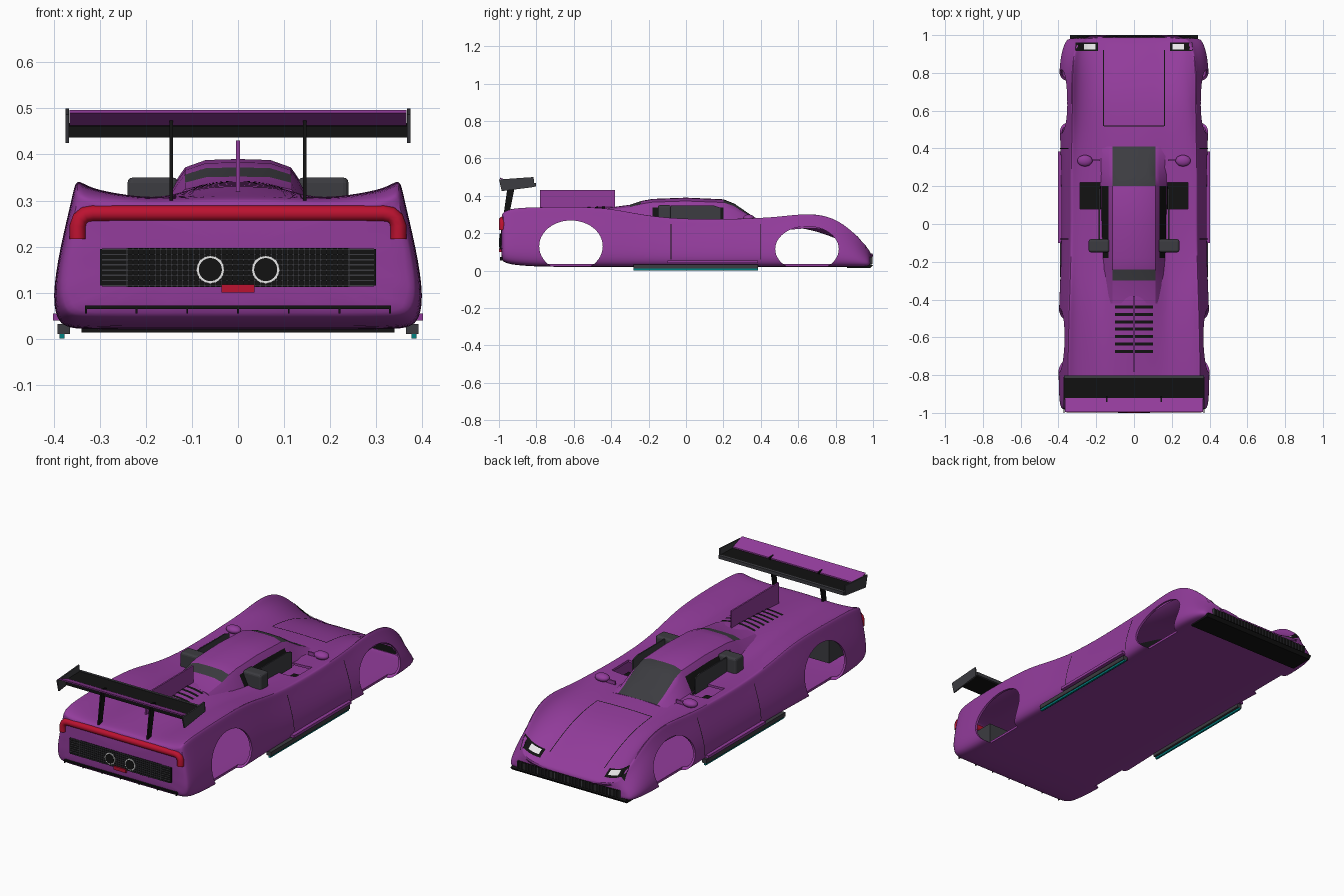
import bpy, bmesh, math
from mathutils import Vector
from mathutils.bvhtree import BVHTree

if "Cube" in bpy.data.objects:
    bpy.data.objects.remove(bpy.data.objects["Cube"])


def material(name, *rgb):
    m = bpy.data.materials.new(name)
    m.use_nodes = True
    m.diffuse_color = (*rgb, 1)
    m.node_tree.nodes["Principled BSDF"].inputs["Base Color"].default_value = (*rgb, 1)
    return m


PURPLE = material("purple paint", .29, .045, .33)
GREY = material("dark grey", .045, .045, .052)
BLACK = material("black", .006, .006, .006)
RED = material("red light", .5, .006, .03)
TEAL = material("teal", 0, .22, .22)
WHITE = material("white lamp", .8, .8, .8)


def finish(name, bm, *mats):
    bmesh.ops.recalc_face_normals(bm, faces=bm.faces)
    me = bpy.data.meshes.new(name)
    bm.to_mesh(me)
    bm.free()
    ob = bpy.data.objects.new(name, me)
    bpy.context.collection.objects.link(ob)
    for m in mats:
        me.materials.append(m)
    return ob


def smooth(ob, degrees=35):
    bpy.ops.object.select_all(action="DESELECT")
    ob.select_set(True)
    bpy.context.view_layer.objects.active = ob
    bpy.ops.object.shade_smooth_by_angle(angle=math.radians(degrees))


def add_box(bm, x0, x1, y0, y1, z0, z1):
    vs = bmesh.ops.create_cube(bm, size=1)["verts"]
    for v in vs:
        v.co = ((x0 + x1) / 2 + v.co.x * (x1 - x0), (y0 + y1) / 2 + v.co.y * (y1 - y0),
                (z0 + z1) / 2 + v.co.z * (z1 - z0))


def box(name, mat, *bounds):
    bm = bmesh.new()
    add_box(bm, *bounds)
    return finish(name, bm, mat)


def prism(name, mat, x0, x1, profile):
    """Extrude a (y, z) outline along x."""
    bm = bmesh.new()
    f = bm.faces.new([bm.verts.new((x0, y, z)) for y, z in profile])
    new = bmesh.ops.extrude_face_region(bm, geom=[f])["geom"]
    bmesh.ops.translate(bm, vec=(x1 - x0, 0, 0), verts=[v for v in new if isinstance(v, bmesh.types.BMVert)])
    return finish(name, bm, mat)


def disc(name, mat, radius, depth, location, axis, segments=32):
    bpy.ops.mesh.primitive_cylinder_add(vertices=segments, radius=radius, depth=depth, location=location,
        rotation=(math.pi / 2, 0, 0) if axis == "y" else (0, math.pi / 2, 0))
    ob = bpy.context.object
    ob.name = name
    ob.data.materials.append(mat)
    return ob


def loft(name, sections, *mats):
    """Join mirrored half sections, each running from centre to centre."""
    bm = bmesh.new()
    rings = []
    for y, half, closed in sections:
        mirror = half[-2:0:-1] if closed else half[:0:-1]
        pts = [(-x, z) for x, z in mirror] + half if not closed else half + [(-x, z) for x, z in mirror]
        rings.append([bm.verts.new((x, y, z)) for x, z in pts])
    n = len(rings[0])
    for a, b in zip(rings, rings[1:]):
        for i in range(n):
            j = (i + 1) % n
            bm.faces.new((a[i], a[j], b[j], b[i]))
    bm.faces.new(rings[0])
    bm.faces.new(rings[-1])
    return finish(name, bm, *mats)


def body_half(w, xf, zf, zv, zc, zb):
    h = zf - zb
    return [(0, zb), (w * .5, zb), (w - .05, zb), (w - .015, zb + .03 * h), (w, zb + .2 * h),
            (w - (w - xf) * .35, zb + .55 * h), (xf + .006, zf - .1 * h), (xf, zf + .005),
            (xf - .025, zf - (zf - zv) * .45), (.24, zv + (zf - zv) * .15), (.17, zv),
            (.09, zv + (zc - zv) * .8), (0, zc)]


# Body shell: y, width, fender x, fender z, valley z, centre z, bottom z
STATIONS = [
    (-.99, .375, .34, .295, .285, .29, .06), (-.975, .392, .35, .315, .3, .305, .045),
    (-.93, .402, .353, .338, .305, .31, .03), (-.78, .405, .353, .344, .305, .32, .02),
    (-.6, .406, .35, .346, .305, .335, .02), (-.42, .402, .345, .34, .295, .345, .02),
    (-.28, .395, .34, .31, .28, .345, .02), (-.1, .39, .335, .279, .268, .3, .02),
    (.15, .39, .335, .273, .262, .28, .02), (.38, .393, .335, .283, .255, .265, .02),
    (.5, .4, .33, .292, .25, .255, .02), (.65, .403, .33, .314, .235, .237, .02),
    (.76, .403, .33, .3, .2, .205, .02), (.84, .4, .325, .258, .165, .17, .02),
    (.92, .388, .315, .185, .127, .13, .02), (.975, .365, .29, .115, .095, .095, .02),
    (.99, .34, .26, .09, .08, .08, .028)]
body = loft("body_shell", [(r[0], body_half(*r[1:]), True) for r in STATIONS], PURPLE)
body.modifiers.new("round", "SUBSURF").levels = 2
shell = body.modifiers.new("shell", "SOLIDIFY")
shell.thickness, shell.offset = .012, -1

cutters = []
for s in (-1, 1):
    for y, z, rz in ((-.615, .13, .138), (.647, .115, .122)):
        c = disc("arch_cutter", PURPLE, 1, .3, (s * .495, y, z), "x", 48)
        c.scale = (rz, .17, 1)
        cutters.append(c)
    xs = sorted((s * .175, s * .285))
    cutters.append(box("cockpit_cutter", PURPLE, *xs, .08, .22, .2, .4))
for c in cutters:
    c.hide_render = True
    m = body.modifiers.new("cut", "BOOLEAN")
    m.object, m.operation, m.solver = c, "DIFFERENCE", "EXACT"
deps = bpy.context.evaluated_depsgraph_get()
body.data = bpy.data.meshes.new_from_object(body.evaluated_get(deps))
body.modifiers.clear()
for c in cutters:
    bpy.data.objects.remove(c)
smooth(body)
bm = bmesh.new()
bm.from_mesh(body.data)
surface = BVHTree.FromBMesh(bm)
bm.free()


def drape(name, mat, a0, a1, y0, y1, side=0, lift=.003):
    """Lay a thin patch on the body from above, or from the side (a is then z)."""
    bm = bmesh.new()
    na, ny = (max(1, round(abs(d) / .02)) for d in (a1 - a0, y1 - y0))
    grid = []
    for i in range(na + 1):
        row = []
        for j in range(ny + 1):
            a, y = a0 + (a1 - a0) * i / na, y0 + (y1 - y0) * j / ny
            start, way = ((side, y, a), (-side, 0, 0)) if side else ((a, y, 1), (0, 0, -1))
            p, normal, _, _ = surface.ray_cast(Vector(start), Vector(way))
            row.append(bm.verts.new(p - Vector(way) * lift) if p else None)
        grid.append(row)
    for r, q in zip(grid, grid[1:]):
        for j in range(ny):
            corners = (r[j], q[j], q[j + 1], r[j + 1])
            if all(corners):
                bm.faces.new(corners)
    return finish(name, bm, mat)


# Canopy with dark windscreen, rear window and open sides
ROOF = [(.41, .262), (.36, .288), (.26, .357), (.2, .381), (0, .39), (-.18, .383), (-.24, .372), (-.3, .352), (-.42, .335)]
SHAPE = [(0, 1), (.07, .985), (.115, .87), (.135, .66), (.18, 0)]
canopy = loft("canopy", [(y, [(x, .25 + (z - .25) * f) for x, f in SHAPE], False) for y, z in ROOF],
              PURPLE, GREY, BLACK)
for f in canopy.data.polygons:
    x, y = abs(f.center.x), f.center.y
    if x < .11 and (.2 < y < .4 or -.3 < y < -.24):
        f.material_index = 1
    elif .14 < x and -.18 < y < .2:
        f.material_index = 2
smooth(canopy, 30)

# Dorsal fin, engine louvres and hood seams
box("dorsal_fin", PURPLE, -.004, .004, -.78, -.38, .32, .43)
for i in range(7):
    y = -.44 - i * .039
    drape(f"louvre_{i + 1}", BLACK, -.1, .1, y - .008, y + .008)
drape("hood_rear_seam", BLACK, -.16, .16, .516, .521)

for s, side in ((1, "left"), (-1, "right")):
    def span(a, b):
        return sorted((s * a, s * b))
    drape(side + "_hood_seam", BLACK, *span(.159, .163), .52, .92)
    for y in (.4, -.08):
        drape(side + "_door_seam", BLACK, .06, .25, y - .002, y + .002, side=s)
    # Headlamps
    drape(side + "_headlamp_surround", BLACK, *span(.19, .31), .915, .962, lift=.004)
    drape(side + "_headlamp", WHITE, *span(.205, .265), .925, .952, lift=.007)
    # Cockpit tub, side glass and intake box
    box(side + "_cockpit_tub", BLACK, *span(.17, .29), .07, .23, .15, .2)
    prism(side + "_side_glass", GREY, s * .181, s * .187, [(-.1, .25), (.187, .25), (.187, .335), (.15, .347), (-.08, .347)])
    intake = box(side + "_intake_box", GREY, *span(.13, .24), -.15, -.08, .25, .35)
    bev = intake.modifiers.new("bevel", "BEVEL")
    bev.width, bev.segments = .012, 3
    # Mirrors
    bpy.ops.mesh.primitive_uv_sphere_add(segments=24, ring_count=12, location=(s * .26, .335, .28))
    mirror = bpy.context.object
    mirror.name, mirror.scale = side + "_mirror", (.04, .03, .02)
    mirror.data.materials.append(PURPLE)
    smooth(mirror)
    box(side + "_mirror_stalk", PURPLE, *span(.18, .23), .333, .341, .262, .28)
    # Side skirts
    box(side + "_skirt", GREY, *span(.365, .392), -.28, .385, .01, .032)
    box(side + "_skirt_runner", TEAL, *span(.377, .387), -.28, .385, 0, .01)
    box(side + "_sill", PURPLE, *span(.37, .402), -.1, .385, .04, .055)
    # Wing supports and end plates
    prism(side + "_wing_strut", BLACK, s * .141, s * .149, [(-.975, .3), (-.945, .3), (-.91, .475), (-.95, .478)])
    prism(side + "_end_plate", GREY, s * .367, s * .374, [(-1, .487), (-.985, .425), (-.81, .447), (-.815, .5)])
    # Exhaust tips
    disc(side + "_exhaust_rim", WHITE, .03, .03, (s * .06, -.983, .15), "y")
    disc(side + "_exhaust_bore", BLACK, .025, .03, (s * .06, -.985, .15), "y")
    box(side + "_grille_end", BLACK, *span(.24, .3), -.995, -.97, .115, .195)

# Wing
prism("wing_main_plane", BLACK, -.368, .368, [(-.93, .437), (-.81, .45), (-.805, .466), (-.93, .462)])
prism("wing_flap", PURPLE, -.366, .366, [(-.92, .462), (-.995, .49), (-.995, .497), (-.92, .469)])
box("wing_leading_edge", GREY, -.37, .37, -.815, -.802, .45, .468)

# Tail: light band, grille, plate and lower strip
curve = bpy.data.curves.new("tail_light_band", "CURVE")
curve.dimensions, curve.bevel_depth, curve.bevel_resolution = "3D", .0175, 3
curve.use_fill_caps = True
bend = [(.348, .216), (.348, .245), (.343, .26), (.332, .269), (.315, .272)]
path = [(-x, z) for x, z in bend] + bend[::-1]
line = curve.splines.new("POLY")
line.points.add(len(path) - 1)
for p, (x, z) in zip(line.points, path):
    p.co = (x, -.982, z, 1)
curve.materials.append(RED)
bpy.context.collection.objects.link(bpy.data.objects.new("tail_light_band", curve))

box("rear_grille_back", BLACK, -.24, .24, -.992, -.97, .112, .197)
bm = bmesh.new()
for i in range(8):
    z = .115 + i * .0113
    add_box(bm, -.295, .295, -.996, -.99, z - .0015, z + .0015)
for i in range(41):
    x = -.24 + i * .012
    add_box(bm, x - .0015, x + .0015, -.996, -.99, .112, .197)
finish("rear_grille_mesh", bm, GREY)
box("rear_red_plate", RED, -.036, .036, -1, -.98, .1, .118)
bm = bmesh.new()
add_box(bm, -.33, .33, -.995, -.97, .064, .072)
for i in range(7):
    x = -.33 + i * .11
    add_box(bm, x - .002, x + .002, -.995, -.97, .055, .072)
finish("rear_lower_strip", bm, BLACK)
box("gearbox_block", GREY, -.28, .28, -.95, -.81, .06, .2)

# Nose: splitter and grille
prism("front_splitter", BLACK, -.34, .34, [(.86, .014), (.985, .014), (1, .03), (.985, .034), (.86, .024)])
box("nose_grille", BLACK, -.3, .3, .975, .994, .035, .072)
bm = bmesh.new()
for i in range(31):
    x = -.3 + i * .02
    add_box(bm, x - .002, x + .002, .98, .997, .035, .072)
finish("nose_grille_bars", bm, GREY)
